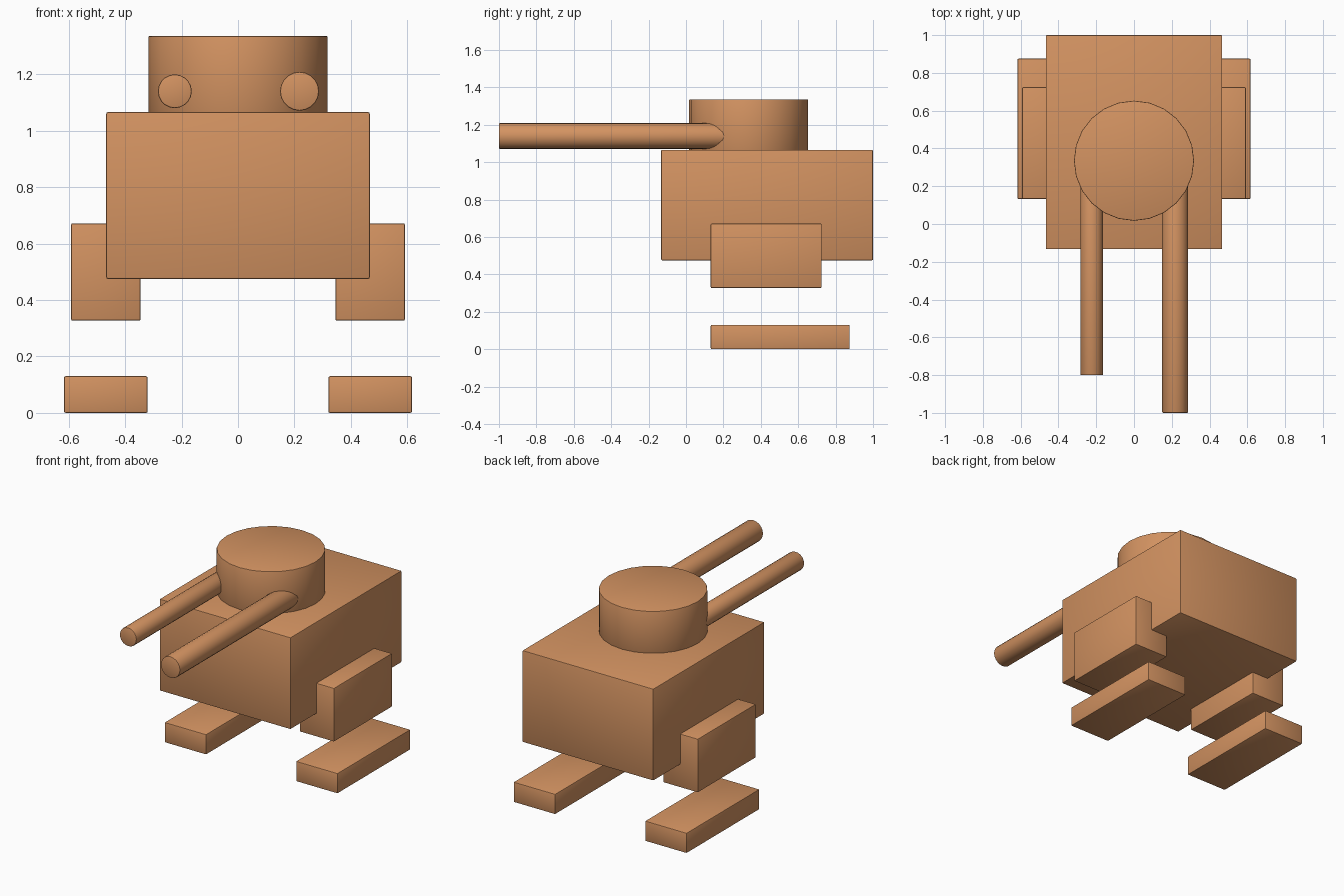
import bpy
import math

if "Cube" in bpy.data.objects:
    bpy.data.objects.remove(bpy.data.objects["Cube"])

clay = bpy.data.materials.new("clay_orange")
clay.diffuse_color = (0.65, 0.29, 0.12, 1)
clay.use_nodes = True
clay.node_tree.nodes["Principled BSDF"].inputs["Base Color"].default_value = clay.diffuse_color


def finish(obj, name, bevel):
    obj.name = name
    obj.data.materials.append(clay)
    bpy.ops.object.transform_apply(location=False, rotation=True, scale=True)
    mod = obj.modifiers.new("soft_edges", 'BEVEL')
    mod.width = bevel
    mod.segments = 2
    mod.limit_method = 'ANGLE'
    mod.angle_limit = math.radians(40)
    bpy.ops.object.modifier_apply(modifier=mod.name)
    bpy.ops.object.shade_smooth_by_angle(angle=math.radians(35))
    return obj


def box(name, xs, ys, zs, bevel=0.006):
    spans = (xs, ys, zs)
    bpy.ops.mesh.primitive_cube_add(size=1, location=[(a + b) / 2 for a, b in spans])
    obj = bpy.context.object
    obj.scale = [b - a for a, b in spans]
    return finish(obj, name, bevel)


def cylinder(name, radius, depth, location, sides, rotation=(0, 0, 0), bevel=0.005):
    bpy.ops.mesh.primitive_cylinder_add(vertices=sides, radius=radius, depth=depth,
                                        location=location, rotation=rotation)
    return finish(bpy.context.object, name, bevel)


# Hull
box("hull", (-0.467, 0.467), (-0.133, 1.0), (0.475, 1.066))

# Turret drum on the hull roof
cylinder("turret", 0.318, 0.29, (0, 0.335, 1.191), 24)

# Gun barrels: the right one is longer and thicker
for name, x, radius, muzzle in (("left_barrel", -0.224, 0.06, -0.80),
                                ("right_barrel", 0.218, 0.069, -1.0)):
    back = 0.28
    cylinder(name, radius, back - muzzle, (x, (back + muzzle) / 2, 1.14), 20,
             rotation=(math.pi / 2, 0, 0))

# Hip blocks and floating feet on both sides
for side, s in (("left", -1), ("right", 1)):
    box(side + "_hip", sorted((s * 0.345, s * 0.592)), (0.132, 0.725), (0.327, 0.672))
    box(side + "_foot", sorted((s * 0.32, s * 0.617)), (0.132, 0.875), (0.0, 0.13))
